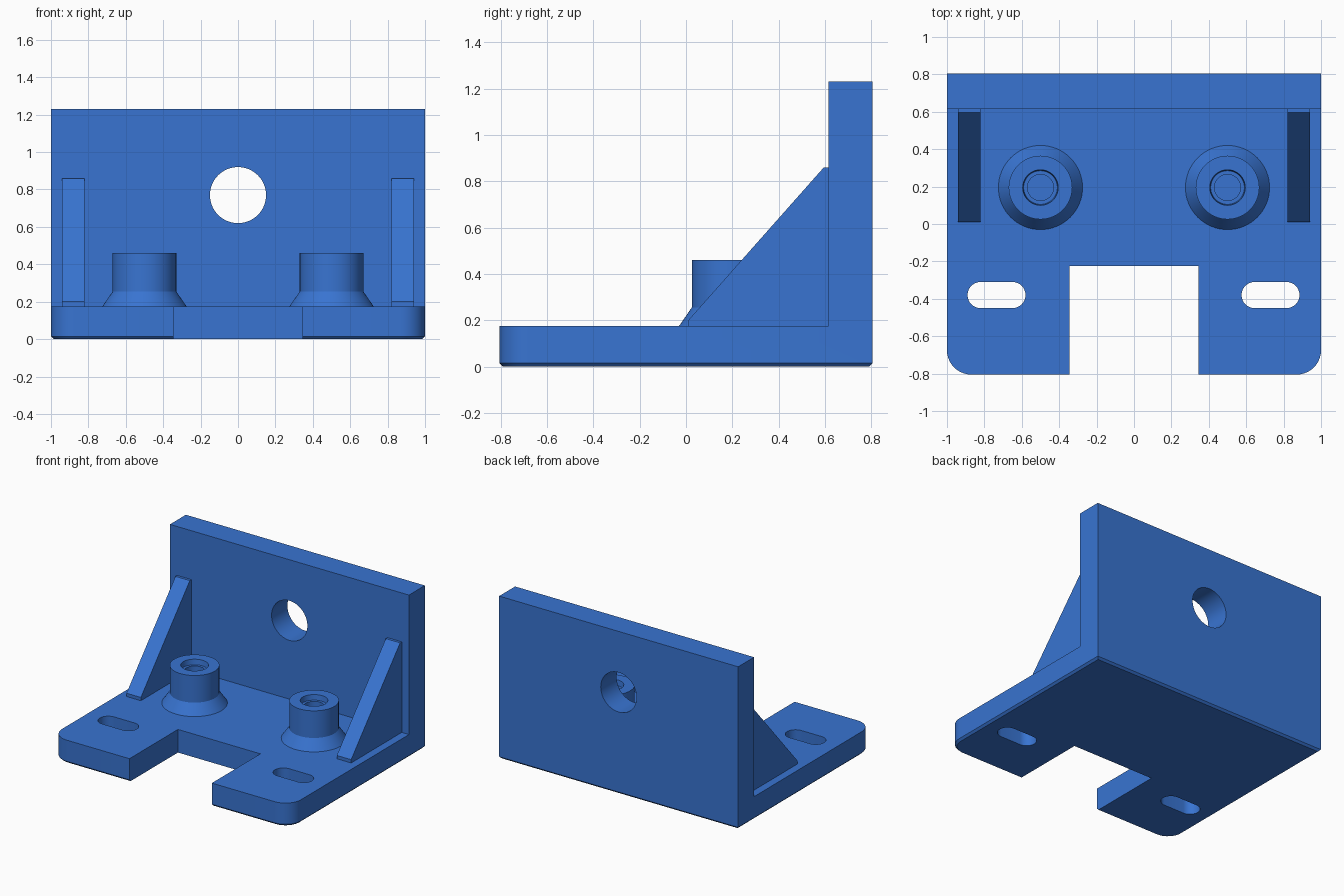
import bpy
import bmesh
from math import sin, cos, pi, tau

if "Cube" in bpy.data.objects:
    bpy.data.objects.remove(bpy.data.objects["Cube"], do_unlink=True)

blue = bpy.data.materials.new("blue plastic")
blue.use_nodes = True
colour = (0.04, 0.175, 0.64, 1)
blue.diffuse_color = colour
blue.node_tree.nodes["Principled BSDF"].inputs["Base Color"].default_value = colour

HALF_X, HALF_Y = 1.0, 0.805
PLATE_TOP = 0.175
WALL_FRONT, WALL_TOP = 0.615, 1.23


def loft(name, rings, close=False):
    """Skin a stack of equal point rings, with end caps or closed on itself."""
    bm = bmesh.new()
    loops = [[bm.verts.new(p) for p in ring] for ring in rings]
    n = len(loops[0])
    for a, b in zip(loops, loops[1:]):
        for i in range(n):
            j = (i + 1) % n
            bm.faces.new((a[i], a[j], b[j], b[i]))
    bm.faces.new(loops[0][::-1])
    bm.faces.new(loops[-1])
    bmesh.ops.recalc_face_normals(bm, faces=bm.faces)
    mesh = bpy.data.meshes.new(name)
    bm.to_mesh(mesh)
    bm.free()
    mesh.materials.append(blue)
    obj = bpy.data.objects.new(name, mesh)
    bpy.context.collection.objects.link(obj)
    return obj


def box(name, x0, x1, y0, y1, z0, z1):
    corners = [(x0, y0), (x1, y0), (x1, y1), (x0, y1)]
    return loft(name, [[(x, y, z) for x, y in corners] for z in (z0, z1)])


def combine(target, tool, operation):
    """Apply a boolean and discard the tool."""
    mod = target.modifiers.new("cut", "BOOLEAN")
    mod.operation, mod.solver, mod.object = operation, "EXACT", tool
    bpy.ops.object.select_all(action="DESELECT")
    bpy.context.view_layer.objects.active = target
    target.select_set(True)
    bpy.ops.object.modifier_apply(modifier=mod.name)
    bpy.data.objects.remove(tool, do_unlink=True)


def smooth(obj):
    bpy.ops.object.select_all(action="DESELECT")
    bpy.context.view_layer.objects.active = obj
    obj.select_set(True)
    bpy.ops.object.shade_smooth_by_angle(angle=pi / 7)


def plate_outline(inset, z, radius=0.13, steps=10):
    """Rectangle with rounded front corners and square back corners."""
    pts = [(HALF_X - inset, HALF_Y - inset, z), (inset - HALF_X, HALF_Y - inset, z)]
    for side, start in ((-1, pi), (1, 1.5 * pi)):
        for i in range(steps + 1):
            a = start + i / steps * pi / 2
            pts.append((side * (HALF_X - radius) + (radius - inset) * cos(a),
                        radius - HALF_Y + (radius - inset) * sin(a), z))
    return pts


# Base plate with chamfered underside, joined to the upright wall
bracket = loft("base_and_wall", [plate_outline(0.015, 0), plate_outline(0, 0.015),
                                 plate_outline(0, PLATE_TOP)])
wall = box("wall", -HALF_X, HALF_X, WALL_FRONT, HALF_Y, 0.1, WALL_TOP)
combine(bracket, wall, "UNION")

# Front notch
combine(bracket, box("notch_cutter", -0.345, 0.345, -1, -0.225, -0.1, 0.4), "DIFFERENCE")

# Mounting slots
for x in (-0.735, 0.73):
    slot = []
    for side, start in ((1, -pi / 2), (-1, pi / 2)):
        for i in range(17):
            a = start + i / 16 * pi
            slot.append((x + side * 0.085 + 0.07 * cos(a), -0.38 + 0.07 * sin(a)))
    cutter = loft("slot_cutter", [[(px, py, z) for px, py in slot] for z in (-0.1, 0.4)])
    combine(bracket, cutter, "DIFFERENCE")

# Round hole through the wall
circle = [(0.15 * cos(i * tau / 64), 0.77 + 0.15 * sin(i * tau / 64)) for i in range(64)]
cutter = loft("hole_cutter", [[(x, y, z) for x, z in circle] for y in (0.4, 1)])
combine(bracket, cutter, "DIFFERENCE")
smooth(bracket)

# Triangular gussets
gusset_profile = [(0.01, PLATE_TOP), (WALL_FRONT, PLATE_TOP), (WALL_FRONT, 0.86),
                  (0.595, 0.86), (0.01, 0.2)]
for label, side in (("left", 1), ("right", -1)):
    loft(label + "_gusset", [[(side * x, y, z) for y, z in gusset_profile]
                             for x in (0.82, 0.94)])

# Bosses with flared foot and stepped blind bore, turned from a profile
boss_profile = [(0.225, PLATE_TOP), (0.17, 0.255), (0.17, 0.46), (0.095, 0.46),
                (0.09, 0.42), (0.07, 0.42), (0.07, 0.2)]
for label, side in (("left", 1), ("right", -1)):
    rings = [[(side * 0.5 + r * cos(i * tau / 64), 0.195 + r * sin(i * tau / 64), z)
              for i in range(64)] for r, z in boss_profile]
    smooth(loft(label + "_boss", rings))
